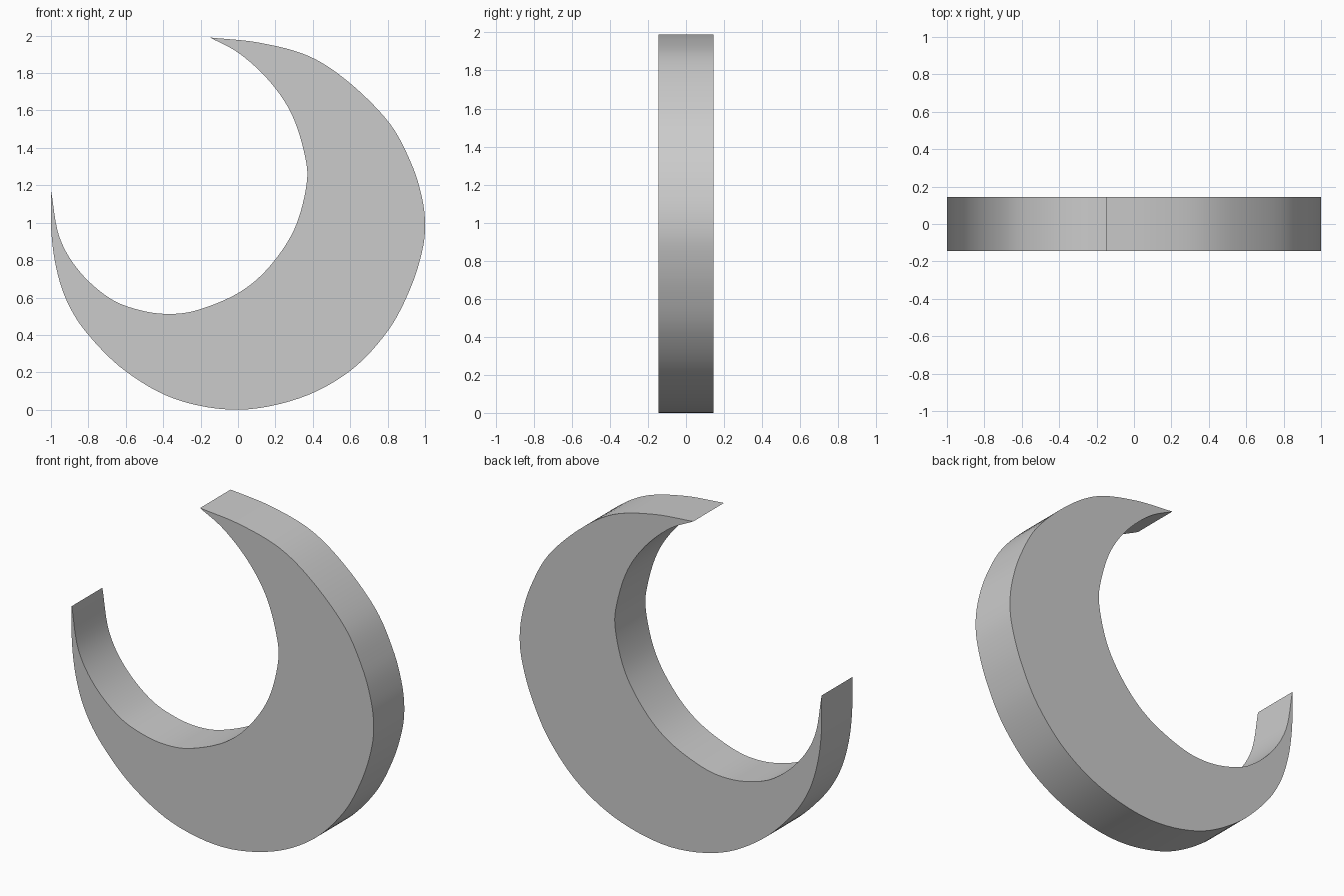
import bpy, bmesh, math
from mathutils import Vector

if "Cube" in bpy.data.objects:
    bpy.data.objects.remove(bpy.data.objects["Cube"])

HALF_THICK = 0.145
STEPS = 6

# Crescent edges, each running between the two horn tips (x, z)
OUTER = [(-1.0, 1.175), (-0.998, 0.95), (-0.97, 0.75), (-0.91, 0.57), (-0.8, 0.4), (-0.6, 0.205),
         (-0.33, 0.055), (0, 0), (0.33, 0.062), (0.6, 0.208), (0.8, 0.42), (0.92, 0.645),
         (0.985, 0.85), (1.0, 1.0), (0.98, 1.15), (0.925, 1.32), (0.81, 1.532), (0.6, 1.745),
         (0.38, 1.89), (0.115, 1.962), (-0.15, 1.99)]
INNER = [(-0.15, 1.99), (0.008, 1.904), (0.168, 1.757), (0.286, 1.582), (0.355, 1.37),
         (0.367, 1.208), (0.302, 0.967), (0.168, 0.765), (0.008, 0.628), (-0.206, 0.536),
         (-0.366, 0.512), (-0.527, 0.533), (-0.687, 0.597), (-0.848, 0.74), (-0.955, 0.924),
         (-1.0, 1.175)]


def smooth_path(points):
    """Catmull-Rom through the points, leaving out the last one."""
    p = [Vector(q) for q in points]
    p = [2 * p[0] - p[1]] + p + [2 * p[-1] - p[-2]]
    out = []
    for a, b, c, d in zip(p, p[1:], p[2:], p[3:]):
        for i in range(STEPS):
            t = i / STEPS
            out.append(0.5 * (2 * b + (c - a) * t + (2 * a - 5 * b + 4 * c - d) * t**2
                              + (3 * b - a - 3 * c + d) * t**3))
    return out


# Flat crescent profile extruded through its thickness
bm = bmesh.new()
profile = smooth_path(OUTER) + smooth_path(INNER)
face = bm.faces.new([bm.verts.new((max(-1, min(1, v.x)), -HALF_THICK, max(0, v.y)))
                     for v in profile])
ext = bmesh.ops.extrude_face_region(bm, geom=[face])
bmesh.ops.translate(bm, vec=(0, 2 * HALF_THICK, 0),
                    verts=[g for g in ext["geom"] if isinstance(g, bmesh.types.BMVert)])
bmesh.ops.recalc_face_normals(bm, faces=bm.faces)
mesh = bpy.data.meshes.new("crescent")
bm.to_mesh(mesh)
bm.free()

crescent = bpy.data.objects.new("crescent", mesh)
bpy.context.collection.objects.link(crescent)
bpy.context.view_layer.objects.active = crescent
crescent.select_set(True)
bpy.ops.object.shade_smooth_by_angle(angle=math.radians(30))
